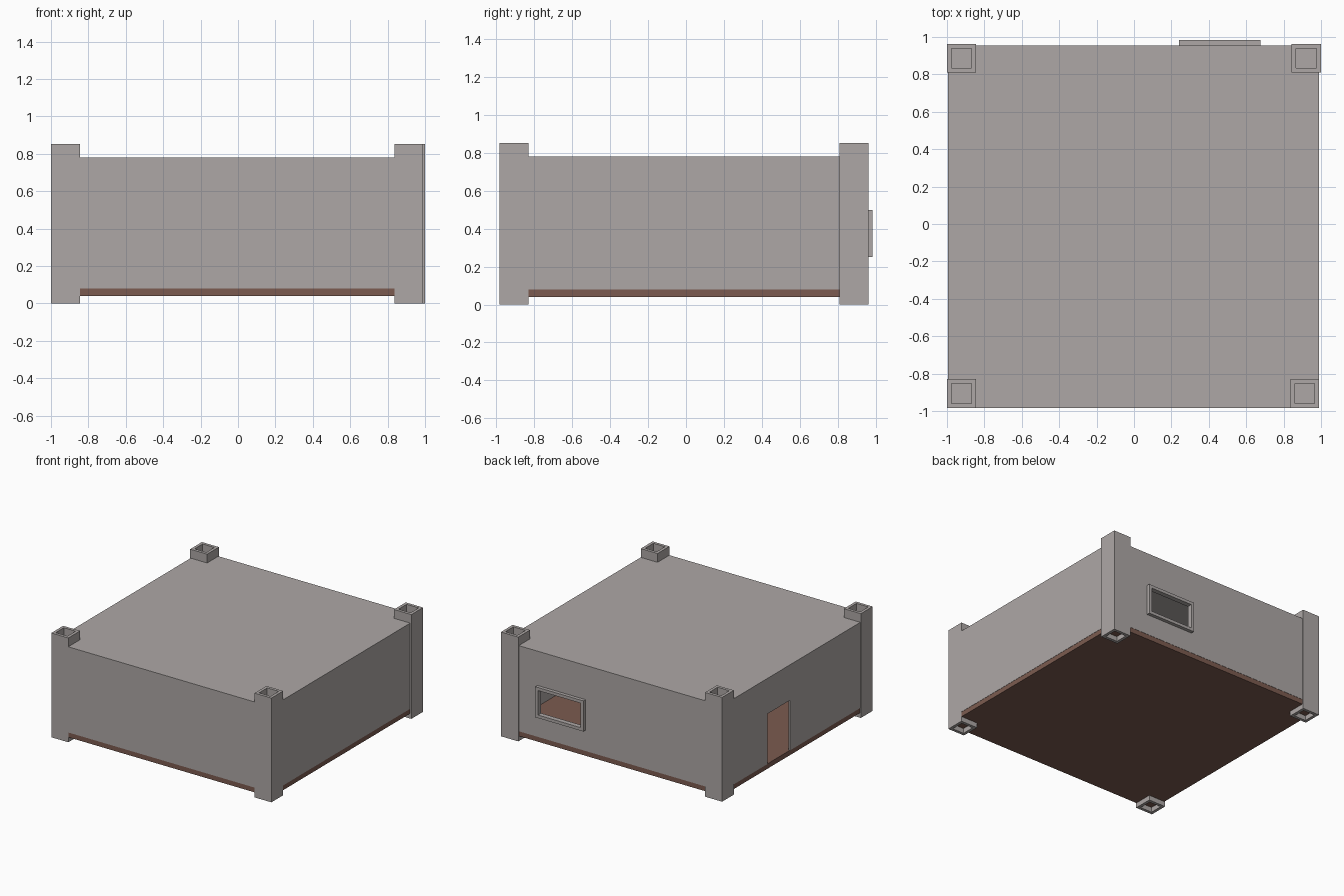
import bpy, bmesh
from mathutils import Vector

if "Cube" in bpy.data.objects:
    bpy.data.objects.remove(bpy.data.objects["Cube"])


def material(name, rgb):
    m = bpy.data.materials.new(name)
    m.diffuse_color = (*rgb, 1)
    m.use_nodes = True
    m.node_tree.nodes["Principled BSDF"].inputs["Base Color"].default_value = m.diffuse_color
    return m


GREY = material("concrete grey", (0.42, 0.39, 0.38))
BROWN = material("floor brown", (0.20, 0.105, 0.08))


def box(name, lo, hi, mat=None):
    """Axis-aligned box between two corners."""
    lo, hi = Vector(lo), Vector(hi)
    bm = bmesh.new()
    bmesh.ops.create_cube(bm, size=1)
    for v in bm.verts:
        v.co = Vector([(lo[i] + hi[i]) / 2 + v.co[i] * (hi[i] - lo[i]) for i in range(3)])
    me = bpy.data.meshes.new(name)
    bm.to_mesh(me)
    bm.free()
    ob = bpy.data.objects.new(name, me)
    bpy.context.collection.objects.link(ob)
    if mat:
        me.materials.append(mat)
    return ob


def cut(ob, name, lo, hi):
    """Subtract a hidden box from an object."""
    cutter = box(name, lo, hi, GREY)
    cutter.hide_render = True
    cutter.display_type = 'WIRE'
    mod = ob.modifiers.new(name, 'BOOLEAN')
    mod.operation = 'DIFFERENCE'
    mod.solver = 'EXACT'
    mod.object = cutter
    # bake the cut, then remove the helper
    bpy.context.view_layer.update()
    dg = bpy.context.evaluated_depsgraph_get()
    me = bpy.data.meshes.new_from_object(ob.evaluated_get(dg))
    ob.modifiers.clear()
    ob.data = me
    bpy.data.objects.remove(cutter)


# walls and roof: one shell, open below, with door and window openings
T = 0.012
X0, X1, Y0, Y1 = -0.995, 0.99, -0.983, 0.955
shell = box("walls_and_roof", (X0, Y0, 0.08), (X1, Y1, 0.78), GREY)
cut(shell, "room_cutter", (X0 + T, Y0 + T, 0.0), (X1 - T, Y1 - T, 0.78 - T))
cut(shell, "door_cutter", (X0 - 0.1, 0.08, 0.0), (X0 + 0.1, 0.37, 0.49))
cut(shell, "window_cutter", (0.265, Y1 - 0.1, 0.275), (0.65, Y1 + 0.1, 0.475))

# floor slab
box("floor", (X0 + 0.002, Y0 + 0.002, 0.04), (X1 - 0.002, Y1 - 0.002, 0.08), BROWN)

# window frame standing proud of the back wall
frame = box("window_frame", (0.24, Y1 - 0.005, 0.25), (0.675, 0.983, 0.5), GREY)
cut(frame, "frame_cutter", (0.265, Y1 - 0.1, 0.275), (0.65, 1.1, 0.475))

# hollow square corner posts: name, x range, y range
R = 0.024
for name, xa, xb, ya, yb in (
        ("front_left_post", -1.0, -0.846, -0.983, -0.83),
        ("front_right_post", 0.838, 0.99, -0.983, -0.83),
        ("back_left_post", -1.0, -0.846, 0.81, 0.962),
        ("back_right_post", 0.843, 1.0, 0.81, 0.962)):
    post = box(name, (xa, ya, 0), (xb, yb, 0.852), GREY)
    cut(post, name + "_cutter", (xa + R, ya + R, -0.1), (xb - R, yb - R, 1.0))
